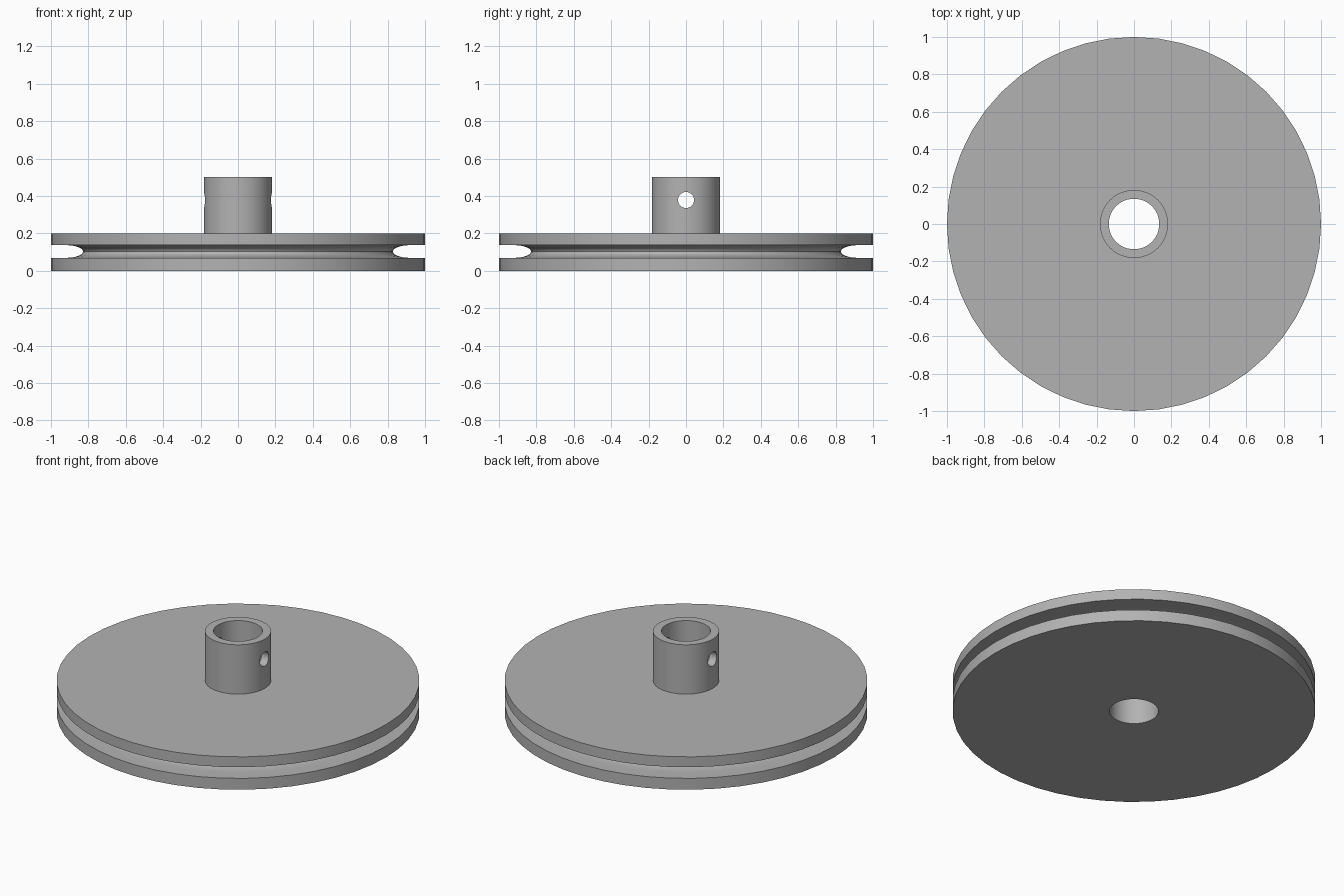
import bpy, bmesh, math

old = bpy.data.objects.get("Cube")
if old:
    bpy.data.objects.remove(old, do_unlink=True)

SEGMENTS = 48
BORE, HUB, RIM = 0.135, 0.182, 1.0
DISC_TOP, HUB_TOP = 0.2, 0.5

metal = bpy.data.materials.new("grey metal")
metal.use_nodes = True
grey = (0.45, 0.45, 0.45, 1)
metal.diffuse_color = grey
metal.node_tree.nodes["Principled BSDF"].inputs["Base Color"].default_value = grey

# Rounded belt groove, swept from the lower lip to the upper lip
groove = []
for i in range(13):
    a = -math.pi / 2 + math.pi * i / 12
    groove.append((0.92 - 0.092 * math.cos(a), 0.103 + 0.034 * math.sin(a)))

# Closed cross-section of the wheel and its hub
profile = [(BORE, 0), (RIM, 0), (RIM, groove[0][1])] + groove + [
    (RIM, groove[-1][1]), (RIM, DISC_TOP), (HUB, DISC_TOP),
    (HUB, HUB_TOP), (BORE, HUB_TOP)]

# Pulley wheel turned around the z axis
bm = bmesh.new()
rings = []
for s in range(SEGMENTS):
    t = 2 * math.pi * s / SEGMENTS
    rings.append([bm.verts.new((r * math.cos(t), r * math.sin(t), z)) for r, z in profile])
n = len(profile)
for s in range(SEGMENTS):
    a, b = rings[s], rings[(s + 1) % SEGMENTS]
    for i in range(n):
        j = (i + 1) % n
        bm.faces.new((a[i], b[i], b[j], a[j]))
bmesh.ops.recalc_face_normals(bm, faces=bm.faces)
mesh = bpy.data.meshes.new("pulley_wheel")
bm.to_mesh(mesh)
bm.free()
wheel = bpy.data.objects.new("pulley_wheel", mesh)
bpy.context.collection.objects.link(wheel)
mesh.materials.append(metal)

# Cross hole through both sides of the hub
bpy.ops.mesh.primitive_cylinder_add(vertices=32, radius=0.043, depth=0.6,
                                    location=(0, 0, 0.378),
                                    rotation=(0, math.pi / 2, 0))
cutter = bpy.context.object
cutter.name = "screw_hole_cutter"
cutter.data.materials.append(metal)
cutter.hide_render = True
cutter.hide_viewport = True
cut = wheel.modifiers.new("screw_hole", 'BOOLEAN')
cut.operation = 'DIFFERENCE'
cut.solver = 'EXACT'
cut.object = cutter

# Smooth the round faces, keep the lips sharp
bpy.ops.object.select_all(action='DESELECT')
wheel.select_set(True)
bpy.context.view_layer.objects.active = wheel
bpy.ops.object.modifier_apply(modifier=cut.name)
bpy.data.objects.remove(cutter, do_unlink=True)
bpy.ops.object.shade_smooth_by_angle(angle=math.radians(30))
